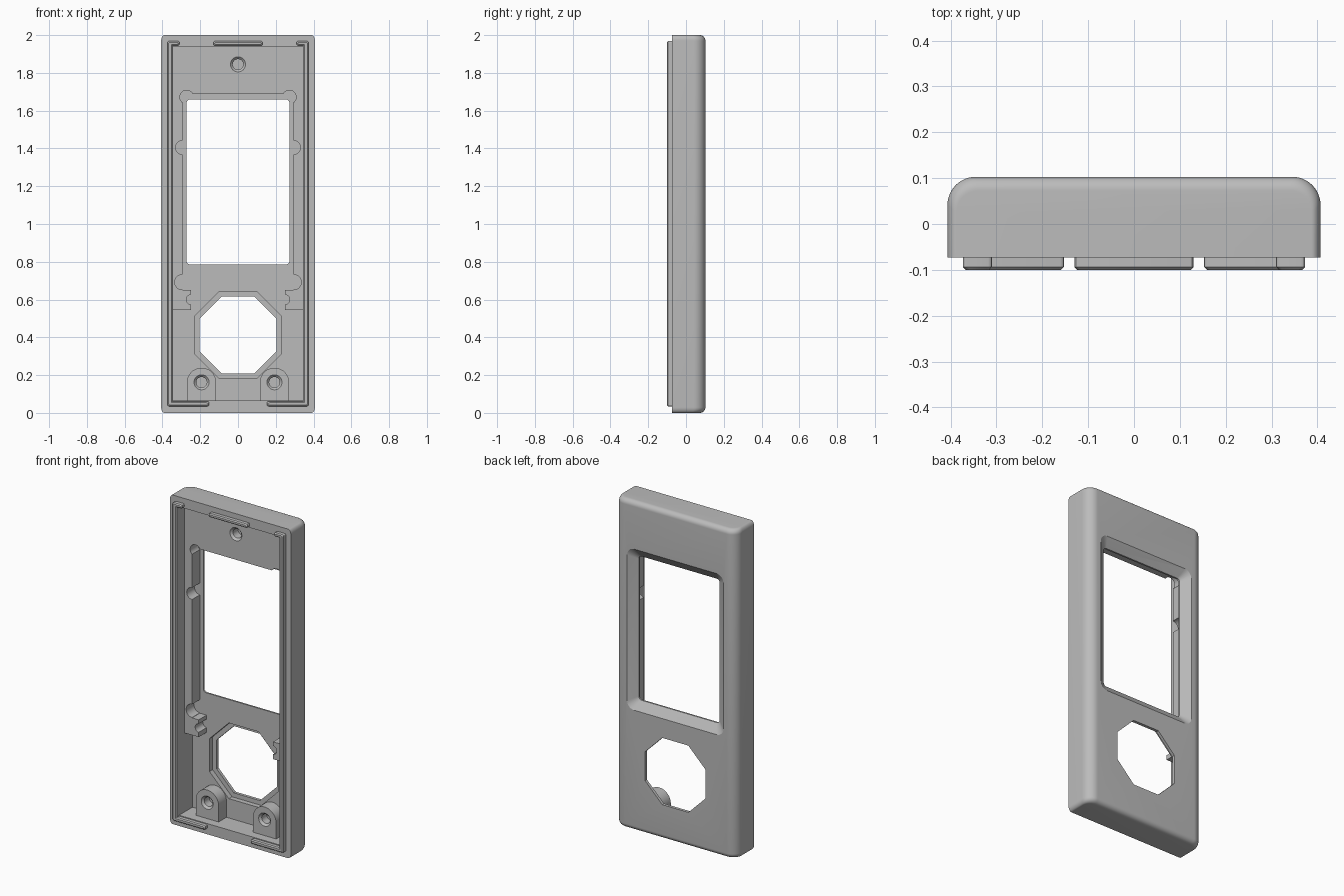
import bpy, bmesh, math

if "Cube" in bpy.data.objects:
    bpy.data.objects.remove(bpy.data.objects["Cube"])

FRONT, BACK = -0.073, 0.103        # shell front rim and back face (y)
HIGH, LOW = -0.02, 0.055           # upper and lower inner floors (y)
HALF = 0.407

grey = bpy.data.materials.new("plain grey")
grey.diffuse_color = (0.5, 0.5, 0.5, 1)
grey.use_nodes = True
grey.node_tree.nodes["Principled BSDF"].inputs["Base Color"].default_value = grey.diffuse_color


def loft(name, rings):
    """Closed solid through rings of equal point count."""
    bm = bmesh.new()
    vs = [[bm.verts.new(p) for p in r] for r in rings]
    n = len(rings[0])
    for a, b in zip(vs, vs[1:]):
        for i in range(n):
            bm.faces.new((a[i], a[(i + 1) % n], b[(i + 1) % n], b[i]))
    bm.faces.new(vs[0][::-1])
    bm.faces.new(vs[-1])
    bmesh.ops.recalc_face_normals(bm, faces=bm.faces)
    me = bpy.data.meshes.new(name)
    bm.to_mesh(me)
    bm.free()
    me.materials.append(grey)
    ob = bpy.data.objects.new(name, me)
    bpy.context.collection.objects.link(ob)
    return ob


def plate(name, pts, y0, y1):
    return loft(name, [[(x, y, z) for x, z in pts] for y in (y0, y1)])


def rounded(x0, x1, z0, z1, r=0.0, seg=6):
    if r == 0:
        return [(x0, z0), (x1, z0), (x1, z1), (x0, z1)]
    out = []
    for cx, cz, a in ((x1 - r, z1 - r, 0), (x0 + r, z1 - r, 90),
                      (x0 + r, z0 + r, 180), (x1 - r, z0 + r, 270)):
        for i in range(seg + 1):
            t = math.radians(a + 90 * i / seg)
            out.append((cx + r * math.cos(t), cz + r * math.sin(t)))
    return out


def circle(cx, cz, r, n=32):
    return [(cx + r * math.cos(2 * math.pi * i / n),
             cz + r * math.sin(2 * math.pi * i / n)) for i in range(n)]


def octagon(r, cut, cz=0.4125):
    k = r - cut
    return [(x, cz + z) for x, z in ((r, -k), (r, k), (k, r), (-k, r),
                                     (-r, k), (-r, -k), (-k, -r), (k, -r))]


def combine(target, tool, op):
    m = target.modifiers.new(op, 'BOOLEAN')
    m.operation, m.solver, m.object = op, 'EXACT', tool
    bpy.context.view_layer.objects.active = target
    bpy.ops.object.modifier_apply(modifier=m.name)
    bpy.data.objects.remove(tool)


# Outer shell: rounded back, softer top and bottom edges
def section(z, inset, drop):
    w, back, r = HALF - inset, BACK - drop, 0.062 - drop * 0.5
    half = [(w, FRONT)]
    for i in range(13):
        t = math.radians(90 * i / 12)
        half.append((w - r + r * math.cos(t), back - r + r * math.sin(t)))
    return [(x, y, z) for x, y in half + [(-x, y) for x, y in half[::-1]]]


ends = []
for i in range(9):
    t = math.radians(90 * i / 8)
    s = 1 - math.sin(t)
    ends.append((0.03 * (1 - math.cos(t)), 0.02 * s, 0.03 * s))
rings = [section(*e) for e in ends] + [section(2 - z, a, b) for z, a, b in ends[::-1]]
shell = loft("shell", rings)


def cut(pts, y0, y1):
    combine(shell, plate("cutter", pts, y0, y1), 'DIFFERENCE')


# Main cavity, then the deeper pockets
cut(rounded(-0.345, 0.345, 0.065, 1.94), -0.2, HIGH)
cut(rounded(-0.345, 0.345, 0.065, 0.545), -0.15, LOW)
cut(rounded(-0.25, 0.25, 0.5, 0.7), -0.15, LOW)
cut(rounded(-0.295, 0.295, 0.65, 1.69), -0.15, LOW)
for s in (-1, 1):
    for x, z, r in ((0.272, 1.672, 0.036), (0.295, 1.405, 0.036),
                    (0.295, 0.692, 0.04), (0.248, 0.6, 0.026)):
        cut(circle(s * x, z, r), -0.15, LOW)

# Screen window with flared back
cut(rounded(-0.272, 0.272, 0.785, 1.66, 0.02), -0.15, 0.2)
flare = loft("cutter", [
    [(x, y, z) for x, z in rounded(-0.272 - g, 0.272 + g, 0.785 - g, 1.66 + g, 0.02 + 0.5 * g)]
    for y, g in ((0.065, 0), (BACK, 0.052), (0.13, 0.052))])
combine(shell, flare, 'DIFFERENCE')

# Screw posts at the bottom with blind holes
for s in (-1, 1):
    arch = [(s * 0.193 + 0.077 * math.cos(math.pi * i / 20),
             0.162 + 0.077 * math.sin(math.pi * i / 20)) for i in range(21)]
    arch += [(s * 0.193 - 0.077, 0.05), (s * 0.193 + 0.077, 0.05)]
    # Octagonal opening is cut first so the posts overlap it
    if s == -1:
        cut(octagon(0.23, 0.13), -0.15, 0.085)
        cut(octagon(0.203, 0.115), -0.15, 0.2)
    combine(shell, plate("post", arch, HIGH, LOW + 0.015), 'UNION')

# Countersunk screw holes
for x, z in ((-0.193, 0.162), (0.193, 0.162), (0, 1.845)):
    hole = loft("cutter", [[(a, y, b) for a, b in circle(x, z, r)]
                           for y, r in ((-0.04, 0.04), (HIGH, 0.04), (-0.008, 0.028), (0.04, 0.028))])
    combine(shell, hole, 'DIFFERENCE')


# Locating lips with chamfered front edges
def lip(name, x0, x1, z0, z1):
    c = 0.006
    return loft(name, [[(x, y, z) for x, z in rounded(x0 + g, x1 - g, z0 + g, z1 - g, 0.008, 3)]
                       for y, g in ((FRONT - 0.0005 + 0.0005, 0), (-0.1 + c, 0), (-0.1, c))])


lips = [lip("top_lip", -0.13, 0.13, 1.945, 1.968)]
for s, side in ((-1, "left"), (1, "right")):
    def sided(name, a, b, z0, z1):
        return lip(side + name, min(s * a, s * b), max(s * a, s * b), z0, z1)
    long = sided("_lip", 0.345, 0.373, 0.035, 1.968)
    combine(long, sided("_hook", 0.31, 0.373, 1.945, 1.968), 'UNION')
    combine(long, sided("_foot", 0.153, 0.373, 0.035, 0.06), 'UNION')
    lips.append(long)

for ob in [shell] + lips:
    bpy.ops.object.select_all(action='DESELECT')
    ob.select_set(True)
    bpy.context.view_layer.objects.active = ob
    bpy.ops.object.shade_smooth_by_angle(angle=math.radians(30))
